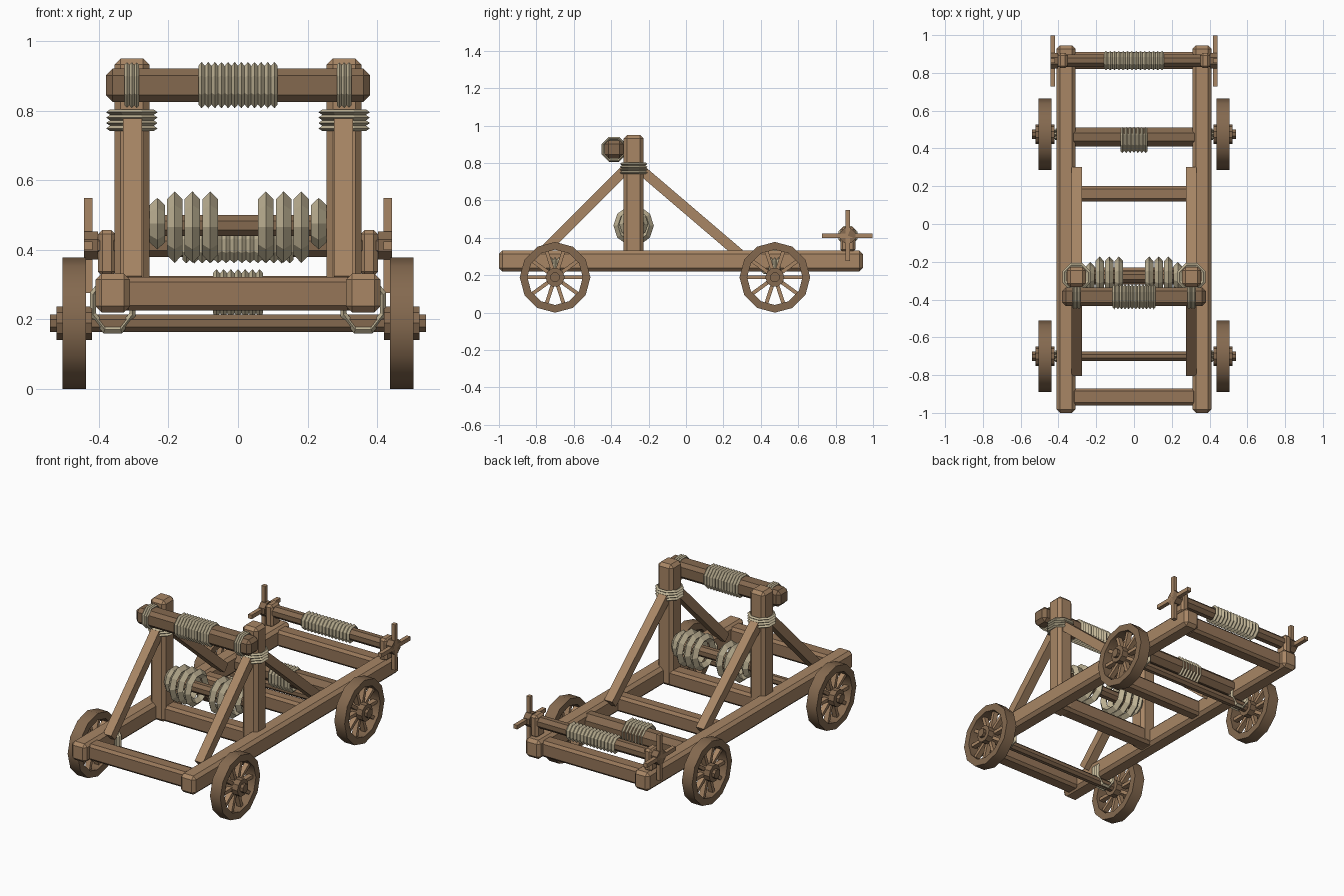
import bpy, bmesh, math
from mathutils import Vector, Matrix

if "Cube" in bpy.data.objects:
    bpy.data.objects.remove(bpy.data.objects["Cube"])


def material(name, rgb):
    m = bpy.data.materials.new(name)
    m.diffuse_color = [((c / 255 + 0.055) / 1.055) ** 2.4 for c in rgb] + [1]
    m.use_nodes = True
    m.node_tree.nodes["Principled BSDF"].inputs["Base Color"].default_value = m.diffuse_color
    return m


LIGHT = material("light wood", (168, 134, 101))
MID = material("medium wood", (150, 118, 89))
DARK = material("dark wood", (132, 105, 79))
ROPE = material("rope", (190, 178, 148))


def finish(name, bm, mat, smooth=None):
    bmesh.ops.recalc_face_normals(bm, faces=bm.faces)
    me = bpy.data.meshes.new(name)
    bm.to_mesh(me)
    bm.free()
    me.materials.append(mat)
    ob = bpy.data.objects.new(name, me)
    bpy.context.collection.objects.link(ob)
    if smooth:
        bpy.ops.object.select_all(action='DESELECT')
        ob.select_set(True)
        bpy.context.view_layer.objects.active = ob
        bpy.ops.object.shade_smooth_by_angle(angle=math.radians(smooth))
    return ob


def box(name, x, y, z, mat, bevel=0.018):
    """Chamfered timber given by its extents on each axis."""
    bm = bmesh.new()
    size = [b - a for a, b in (x, y, z)]
    mid = [(a + b) / 2 for a, b in (x, y, z)]
    bmesh.ops.create_cube(bm, size=1, matrix=Matrix.Translation(mid) @ Matrix.Diagonal((*size, 1)))
    if bevel:
        bmesh.ops.bevel(bm, geom=bm.edges[:], offset=bevel, segments=1, affect='EDGES')
    return finish(name, bm, mat)


def rod(name, a, b, r, mat, n=8, smooth=None):
    """Straight prism from a to b, with a flat side up."""
    a, b = Vector(a), Vector(b)
    d = b - a
    m = Matrix.Translation((a + b) / 2) @ d.to_track_quat('Z', 'Y').to_matrix().to_4x4()
    bm = bmesh.new()
    bmesh.ops.create_cone(bm, cap_ends=True, segments=n, radius1=r, radius2=r, depth=d.length,
                          matrix=m @ Matrix.Rotation(math.pi / n, 4, 'Z'))
    return finish(name, bm, mat, smooth)


def lathe(bm, profile, m, n, turn=0.0):
    """Sweep a closed (radius, height) profile around the local z axis."""
    loops = []
    for i in range(n):
        t = 2 * math.pi * i / n + turn
        loops.append([bm.verts.new(m @ Vector((r * math.cos(t), r * math.sin(t), h)))
                      for r, h in profile])
    k = len(profile)
    for i in range(n):
        p, q = loops[i], loops[(i + 1) % n]
        for j in range(k):
            bm.faces.new((p[j], q[j], q[(j + 1) % k], p[(j + 1) % k]))


AXIS = {'X': Matrix.Rotation(math.pi / 2, 4, 'Y'),
        'Y': Matrix.Rotation(math.pi / 2, 4, 'X'),
        'Z': Matrix.Identity(4)}


def coil(name, c, axis, length, count, outer, depth, n=8, stretch=(1, 1, 1)):
    """Row of diamond-section rope turns along an axis."""
    bm = bmesh.new()
    step = length / count
    h = step / 2
    prof = [(outer, 0), (outer - depth, h), (outer - 2 * depth, 0), (outer - depth, -h)]
    for i in range(count):
        off = -length / 2 + step * (i + 0.5)
        m = (Matrix.Translation(c) @ Matrix.Diagonal((*stretch, 1)) @ AXIS[axis]
             @ Matrix.Translation((0, 0, off)))
        lathe(bm, prof, m, n, math.pi / n)
    return finish(name, bm, ROPE)


# Frame cross members
for label, y0, y1 in (("front", -0.96, -0.87), ("post", -0.32, -0.23),
                      ("middle", 0.12, 0.20), ("rear", 0.82, 0.91)):
    box(label + "_crossbeam", (-0.33, 0.33), (y0, y1), (0.225, 0.322), MID, 0.015)

# Rope roller above the rear axle
rod("rear_roller", (-0.33, 0.46, 0.275), (0.33, 0.46, 0.275), 0.054, DARK)
coil("rear_roller_rope", (0, 0.445, 0.275), 'X', 0.145, 7, 0.075, 0.013)

# Top bar in front of the posts
box("top_bar", (-0.38, 0.38), (-0.435, -0.335), (0.825, 0.921), DARK, 0.02)
coil("top_bar_rope", (0, -0.385, 0.873), 'X', 0.228, 12, 0.072, 0.012)

# Torsion shaft between the posts
rod("torsion_shaft", (-0.28, -0.28, 0.47), (0.28, -0.28, 0.47), 0.033, DARK)

# Windlass at the back
rod("windlass_shaft", (-0.44, 0.865, 0.412), (0.44, 0.865, 0.412), 0.036, DARK)
coil("windlass_rope", (0, 0.865, 0.412), 'X', 0.32, 14, 0.055, 0.011)

# Axles
for label, y in (("front", -0.70), ("rear", 0.475)):
    rod(label + "_axle", (-0.54, y, 0.189), (0.54, y, 0.189), 0.027, DARK)

for s, side in ((-1, "left"), (1, "right")):
    def sx(a, b):
        return tuple(sorted((s * a, s * b)))

    # Side rail and upright post
    box(side + "_rail", sx(0.31, 0.41), (-1.0, 0.945), (0.22, 0.332), LIGHT)
    box(side + "_post", sx(0.255, 0.355), (-0.333, -0.228), (0.225, 0.95), LIGHT)

    # Diagonal braces
    for label, a, b in (("front", (-0.31, 0.78), (-0.785, 0.305)),
                        ("rear", (-0.25, 0.772), (0.285, 0.315))):
        rod(f"{side}_{label}_brace", (s * 0.303, *a), (s * 0.303, *b), 0.038,
            LIGHT, 4)

    # Post and bar lashings
    coil(side + "_post_lashing", (s * 0.305, -0.28, 0.772), 'Z', 0.062, 4, 0.08, 0.012)
    coil(side + "_bar_lashing", (s * 0.305, -0.385, 0.873), 'X', 0.042, 3, 0.071, 0.008)

    # Torsion bundle: three thick turns and a smaller outer one
    for i, x in enumerate((0.08, 0.131, 0.182)):
        coil(f"{side}_torsion_turn_{i + 1}", (s * x, -0.28, 0.465), 'X', 0.045, 1, 0.108, 0.024, 10)
    coil(side + "_torsion_end_turn", (s * 0.232, -0.28, 0.475), 'X', 0.045, 1, 0.078, 0.022, 10)

    # Windlass bearing, hub and crossed handles
    box(side + "_windlass_bearing", sx(0.352, 0.402), (0.825, 0.905), (0.325, 0.457), LIGHT, 0.012)
    rod(side + "_windlass_hub", (s * 0.402, 0.865, 0.412), (s * 0.442, 0.865, 0.412), 0.044, DARK)
    box(side + "_handle_vertical", sx(0.418, 0.442), (0.853, 0.877), (0.275, 0.548), LIGHT, 0)
    box(side + "_handle_level", sx(0.418, 0.442), (0.727, 0.998), (0.4, 0.424), LIGHT, 0)

    for label, y in (("front", -0.70), ("rear", 0.475)):
        name = f"{side}_{label}_"
        # Rope tying the axle to the rail
        coil(name + "axle_lashing", (s * 0.36, y, 0.243), 'Y', 0.06, 3, 0.09, 0.012, 8, (0.78, 1, 1))

        # Wheel rim
        bm = bmesh.new()
        m = Matrix.Translation((s * 0.471, y, 0.189)) @ AXIS['X']
        lathe(bm, [(0.189, -0.034), (0.189, 0.034), (0.148, 0.034), (0.148, -0.034)], m, 12)
        finish(name + "wheel_rim", bm, DARK, 35)

        # Spokes
        bm = bmesh.new()
        for i in range(10):
            t = 2 * math.pi * (i + 0.5) / 10
            bmesh.ops.create_cube(bm, size=1, matrix=m @ Matrix.Rotation(t, 4, 'Z')
                                  @ Matrix.Translation((0.095, 0, 0))
                                  @ Matrix.Diagonal((0.12, 0.02, 0.03, 1)))
        finish(name + "wheel_spokes", bm, LIGHT)

        # Hub
        rod(name + "wheel_hub", (s * 0.42, y, 0.189), (s * 0.522, y, 0.189), 0.051, DARK, 10)
